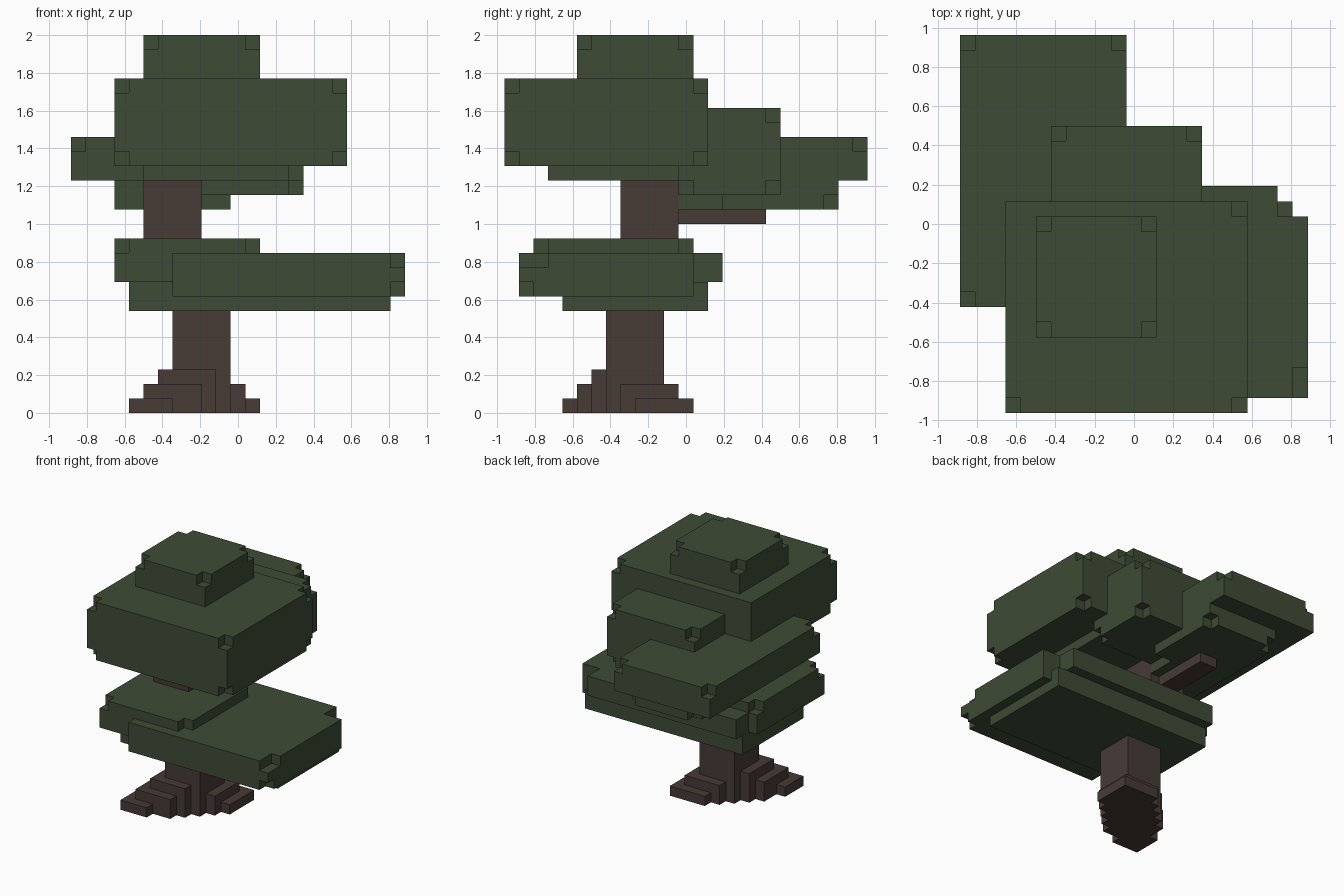
import bpy, bmesh
from itertools import product
from mathutils import Vector

old = bpy.data.objects.get("Cube")
if old:
    bpy.data.objects.remove(old)

UNIT = 2 / 26                       # edge of one block
ORIGIN = Vector((-11.5, -12.5, 0))  # grid corner, in blocks


def make_material(name, rgb):
    mat = bpy.data.materials.new(name)
    mat.use_nodes = True
    mat.diffuse_color = (*rgb, 1)
    bsdf = next(n for n in mat.node_tree.nodes if n.type == 'BSDF_PRINCIPLED')
    bsdf.inputs["Base Color"].default_value = (*rgb, 1)
    bsdf.inputs["Roughness"].default_value = 0.9
    return mat


LEAF = make_material("leaf green", (0.047, 0.071, 0.035))
BARK = make_material("bark brown", (0.063, 0.043, 0.037))


def box(x, y, z):
    """All grid cells in the given (start, end) ranges."""
    return set(product(range(*x), range(*y), range(*z)))


def notched(x, y, z, top=True, bottom=False, keep=()):
    """A box with its single corner cells removed."""
    cells = box(x, y, z)
    levels = [z[1] - 1] * top + [z[0]] * bottom
    corners = product((x[0], x[1] - 1), (y[0], y[1] - 1), levels)
    return cells - (set(corners) - set(keep))


def build(name, cells, mat):
    """Skin the outside of a set of cells and merge the flat faces."""
    bm = bmesh.new()
    verts = {}

    def vert(p):
        key = tuple(p)
        if key not in verts:
            verts[key] = bm.verts.new((Vector(key) + ORIGIN) * UNIT)
        return verts[key]

    for cell in cells:
        for axis, side in product(range(3), (0, 1)):
            beside = list(cell)
            beside[axis] += 2 * side - 1
            if tuple(beside) in cells:
                continue
            u, v = (axis + 1) % 3, (axis + 2) % 3
            quad = []
            for du, dv in ((0, 0), (1, 0), (1, 1), (0, 1)):
                p = list(cell)
                p[axis] += side
                p[u] += du
                p[v] += dv
                quad.append(vert(p))
            bm.faces.new(quad if side else quad[::-1])
    bmesh.ops.dissolve_limit(bm, angle_limit=0.01, verts=bm.verts, edges=bm.edges)
    mesh = bpy.data.meshes.new(name)
    bm.to_mesh(mesh)
    bm.free()
    mesh.materials.append(mat)
    obj = bpy.data.objects.new(name, mesh)
    bpy.context.collection.objects.link(obj)


# Trunk: a lower post and an offset upper post, with a side branch
build("lower_trunk", box((7, 11), (7, 11), (0, 10)), BARK)
build("upper_trunk", box((5, 9), (8, 12), (9, 17)), BARK)
build("branch", box((6, 8), (11, 18), (13, 14)), BARK)

# Roots step down along the diagonal
front_root = box((4, 7), (4, 7), (0, 1))
for start, height in ((5, 2), (6, 3)):
    front_root |= box((start, start + 4), (start, start + 4), (0, height))
build("front_root", front_root, BARK)
back_root = set()
for start, height in ((8, 2), (9, 1)):
    back_root |= box((start, start + 4), (start, start + 4), (0, height))
build("back_root", back_root, BARK)

# Lower foliage tier
build("lower_leaf_underside", box((4, 22), (4, 14), (7, 9)), LEAF)
build("lower_leaf_back", box((4, 21), (6, 15), (9, 11)), LEAF)
front_leaf = box((7, 23), (1, 13), (8, 11))
front_leaf -= box((22, 23), (1, 3), (10, 11)) | box((22, 23), (1, 2), (8, 9))
build("lower_leaf_front", front_leaf, LEAF)
build("lower_leaf_cap", notched((3, 13), (2, 13), (9, 12)), LEAF)

# Back foliage tier around the branch
under = box((3, 9), (11, 15), (14, 16)) | box((3, 11), (15, 23), (14, 16))
under -= box((10, 11), (22, 23), (14, 15)) | box((3, 4), (22, 23), (14, 15))
build("branch_leaf_underside", under, LEAF)
build("branch_leaf", notched((0, 11), (7, 25), (16, 19)), LEAF)
build("back_leaf", notched((6, 16), (12, 19), (15, 21), bottom=True), LEAF)

# Main canopy and crown
build("canopy_underside", box((5, 15), (3, 13), (16, 17)), LEAF)
build("canopy", notched((3, 19), (0, 14), (17, 23), bottom=True,
                        keep=[(3, 13, 22)]), LEAF)
build("crown", notched((5, 13), (5, 13), (23, 26)), LEAF)
